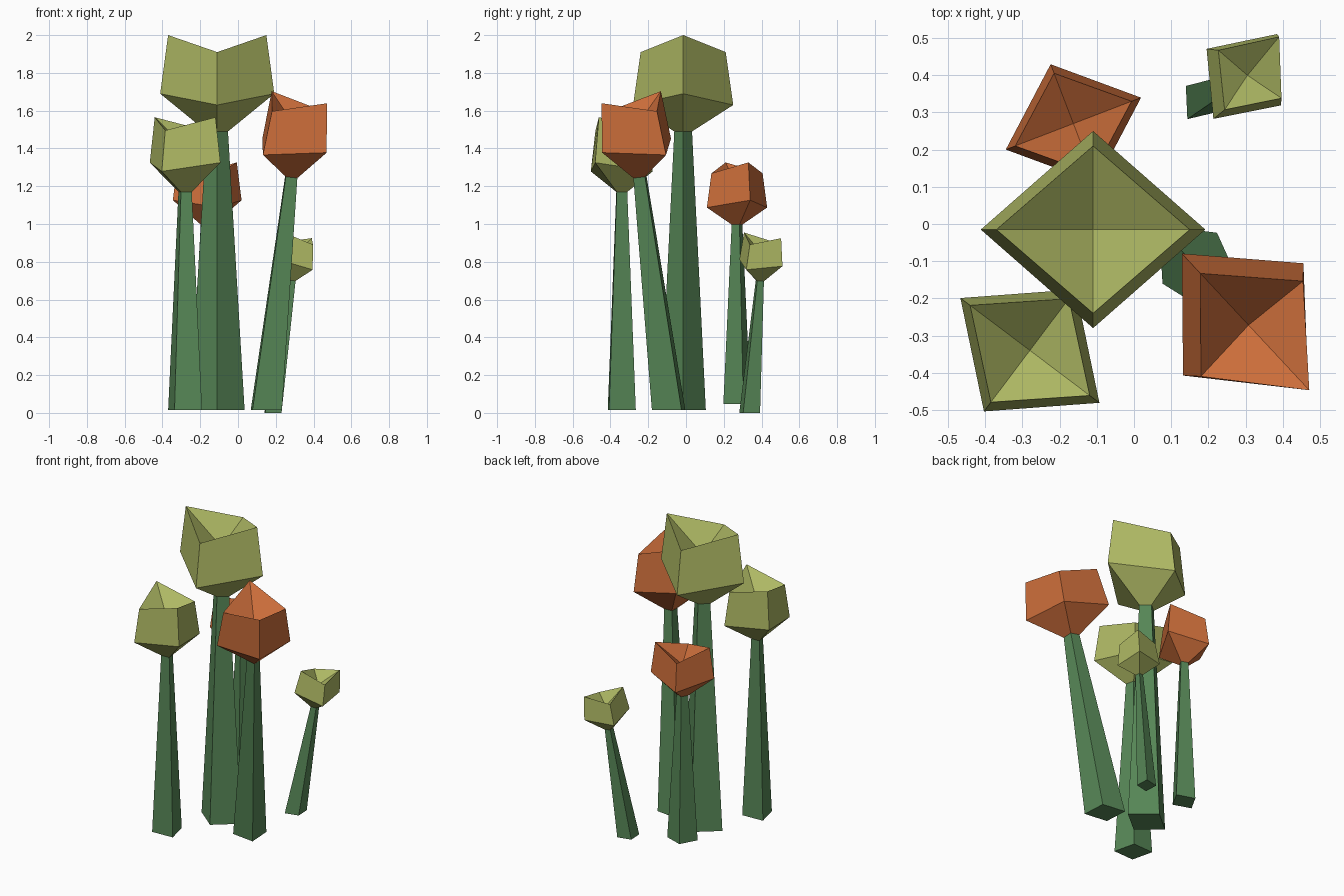
import bpy, bmesh, math
from mathutils import Vector, Matrix

if "Cube" in bpy.data.objects:
    bpy.data.objects.remove(bpy.data.objects["Cube"])


def material(name, rgb):
    m = bpy.data.materials.new(name)
    m.diffuse_color = (*rgb, 1.0)
    m.use_nodes = True
    m.node_tree.nodes["Principled BSDF"].inputs["Base Color"].default_value = m.diffuse_color
    return m


green = material("olive_green", (0.42, 0.477, 0.126))
orange = material("burnt_orange", (0.604, 0.155, 0.043))
stem_green = material("stem_green", (0.095, 0.243, 0.095))

# Four-cornered rings: (long radius, long-corner height, short radius, short-corner height)
FOOT = (0.145, 0.0, 0.12, 0.0)
NECK = (0.057, 0.0, 0.047, 0.0)
BULGE = (0.302, 0.20, 0.265, 0.14)
RIM = (0.26, 0.51, 0.225, 0.42)
DIP = 0.31  # height of the sunken middle of the bloom


def ring(bm, shape, mat):
    r1, z1, r2, z2 = shape
    pts = [(r1, 0, z1), (0, r2, z2), (-r1, 0, z1), (0, -r2, z2)]
    return [bm.verts.new(mat @ Vector(p)) for p in pts]


def bridge(bm, low, high):
    for i in range(4):
        j = (i + 1) % 4
        bm.faces.new((low[i], low[j], high[j], high[i]))


def finish(bm, name, mat):
    bmesh.ops.recalc_face_normals(bm, faces=bm.faces)
    me = bpy.data.meshes.new(name)
    bm.to_mesh(me)
    bm.free()
    me.materials.append(mat)
    bpy.context.collection.objects.link(bpy.data.objects.new(name, me))


def flower(name, foot, neck, lean, size, angle, colour):
    turn = Matrix.Rotation(math.radians(angle), 4, 'Z') @ Matrix.Scale(size, 4)
    axis = Vector((lean[0], lean[1], 1))
    tilt = Vector((0, 0, 1)).rotation_difference(axis).to_matrix().to_4x4()
    at_foot = Matrix.Translation(foot) @ turn
    at_neck = Matrix.Translation(neck) @ tilt @ turn

    # tapered square stem
    bm = bmesh.new()
    a, b = ring(bm, FOOT, at_foot), ring(bm, NECK, at_neck)
    bridge(bm, a, b)
    bm.faces.new(a[::-1])
    bm.faces.new(b)
    finish(bm, name + "_stem", stem_green)

    # faceted bloom with a sunken top
    bm = bmesh.new()
    rings = [ring(bm, s, at_neck) for s in (NECK, BULGE, RIM)]
    bridge(bm, rings[0], rings[1])
    bridge(bm, rings[1], rings[2])
    bm.faces.new(rings[0][::-1])
    mid = bm.verts.new(at_neck @ Vector((0, 0, DIP)))
    for i in range(4):
        bm.faces.new((rings[2][i], rings[2][(i + 1) % 4], mid))
    finish(bm, name + "_bloom", colour)


flower("tall_center", (-0.11, -0.015, 0.015), (-0.11, -0.015, 1.49), (0, 0), 1.0, 0, green)
flower("front_left", (-0.28, -0.34, 0.015), (-0.28, -0.34, 1.17), (0, 0), 0.775, -37, green)
flower("front_right", (0.15, -0.092, 0.015), (0.282, -0.244, 1.25), (0.102, -0.109), 0.835, -47, orange)
flower("back_left", (-0.163, 0.27, 0.048), (-0.163, 0.27, 0.997), (0, 0), 0.645, 21, orange)
flower("back_right", (0.185, 0.337, 0.0), (0.287, 0.391, 0.70), (0.125, 0.06), 0.475, 53, green)
